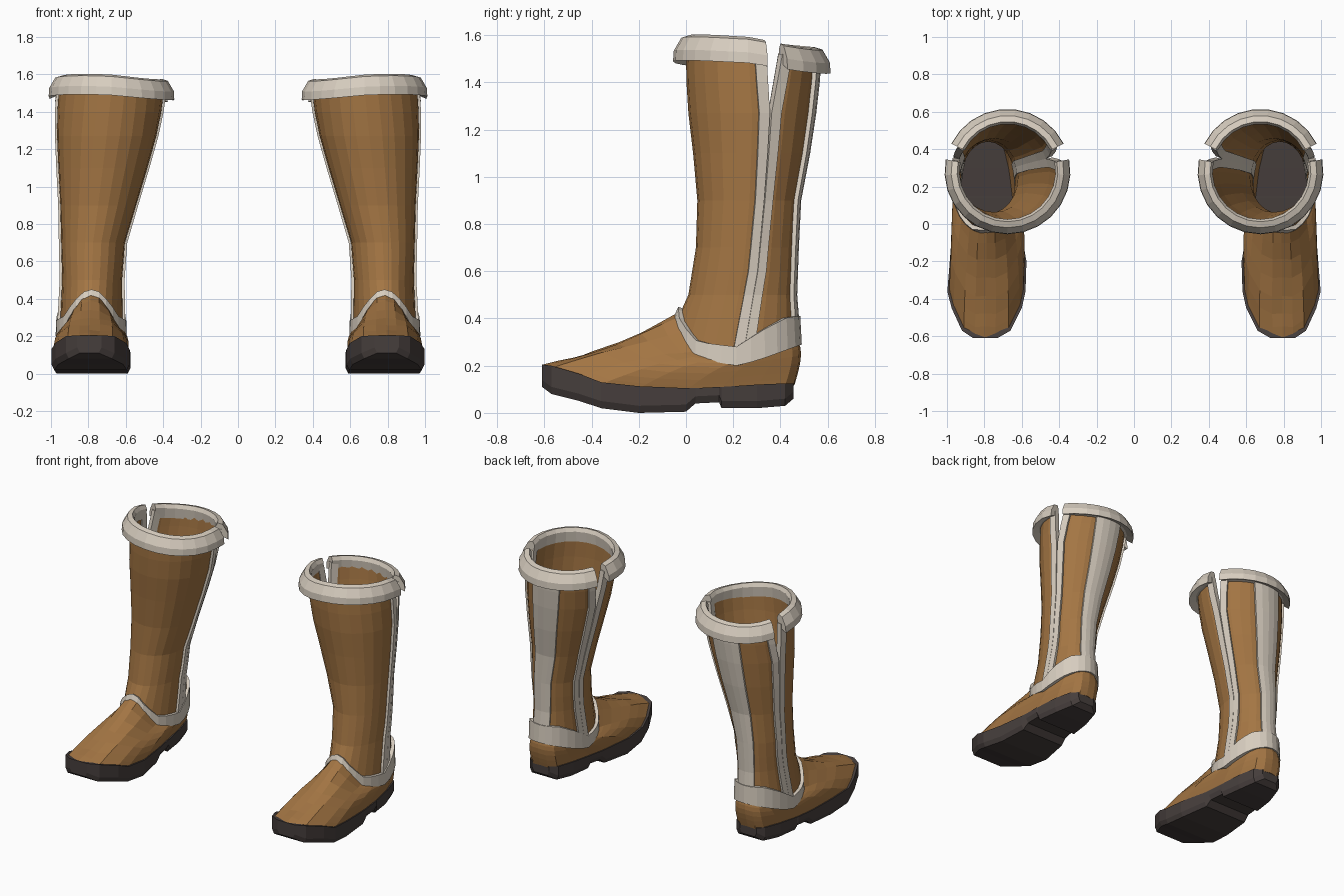
import bpy, bmesh, math, random
from math import sin, cos, radians, asin, atan2, pi

if "Cube" in bpy.data.objects:
    bpy.data.objects.remove(bpy.data.objects["Cube"])

random.seed(4)


def material(name, rgb):
    m = bpy.data.materials.new(name)
    m.diffuse_color = (*rgb, 1)
    m.use_nodes = True
    m.node_tree.nodes["Principled BSDF"].inputs["Base Color"].default_value = m.diffuse_color
    return m


LEATHER = material("brown leather", (0.37, 0.18, 0.057))
TRIM = material("cream trim", (0.68, 0.61, 0.52))
SOLE = material("dark sole", (0.062, 0.049, 0.046))


def interp(table, k):
    """Linear lookup in rows (key, value, value...)."""
    if k <= table[0][0]:
        return table[0][1:]
    for a, b in zip(table, table[1:]):
        if k <= b[0]:
            f = (k - a[0]) / (b[0] - a[0])
            return [p + (q - p) * f for p, q in zip(a[1:], b[1:])]
    return table[-1][1:]


# leg profile: height, x min, x max, y min, y max
LEG = [(0.20, .615, .955, -.05, .475), (0.40, .62, .95, -.035, .465),
       (0.50, .62, .94, .01, .455), (0.70, .605, .945, .042, .462),
       (0.90, .545, .95, .048, .472), (1.10, .485, .96, .03, .51),
       (1.33, .42, .97, .003, .545), (1.52, .395, .958, 0, .56)]
# band edges: sin(angle), height
BAND_LOW = [(-1, .41), (-.85, .33), (-.6, .23), (0, .2), (.3, .22), (1, .29)]
BAND_TOP = [(-1, .45), (-.85, .375), (-.6, .3), (0, .28), (.4, .35), (.8, .405), (1, .41)]
# side slit: height, y position, half gap
SLIT = [(0.25, .24, .003), (0.6, .30, .003), (1.0, .338, .004), (1.27, .355, .006), (1.52, .37, .035)]


def leg_point(t, z, off=0.0):
    x0, x1, y0, y1 = interp(LEG, z)
    return ((x0 + x1) / 2 + ((x1 - x0) / 2 + off) * cos(t),
            (y0 + y1) / 2 + ((y1 - y0) / 2 + off) * sin(t), z)


def slit_angle(z, side):
    """Angle of the slit edge on the outer side; side -1 front edge, +1 back edge."""
    _, _, y0, y1 = interp(LEG, z)
    y, gap = interp(SLIT, z)
    return asin((y + side * gap - (y0 + y1) / 2) / ((y1 - y0) / 2))


def finish(name, verts, faces, mat, thick=0, recalc=False):
    me = bpy.data.meshes.new(name)
    me.from_pydata(verts, [], faces)
    if recalc:
        bm = bmesh.new()
        bm.from_mesh(me)
        bmesh.ops.recalc_face_normals(bm, faces=bm.faces)
        bm.to_mesh(me)
        bm.free()
    me.materials.append(mat)
    ob = bpy.data.objects.new(name, me)
    bpy.context.collection.objects.link(ob)
    if thick:
        s = ob.modifiers.new("thickness", 'SOLIDIFY')
        s.thickness = thick
        s.offset = -1
    ob.modifiers.new("pair", 'MIRROR').use_mirror_merge = False
    return ob


def grid(name, rows, mat, thick=0, closed=False, caps=False):
    n = len(rows[0])
    verts = [v for r in rows for v in r]
    faces = []
    for i in range(len(rows) - 1):
        for j in range(n if closed else n - 1):
            k = (j + 1) % n
            faces.append((i * n + j, i * n + k, (i + 1) * n + k, (i + 1) * n + j))
    if caps:
        faces += [tuple(range(n)), tuple(range((len(rows) - 1) * n, len(rows) * n))]
    return finish(name, verts, faces, mat, thick, recalc=caps)


LEVELS = [0.25, 0.5, 0.6, 0.7, 0.9, 1.1, 1.27, 1.4, 1.52]


def leg_patch(name, span, n, off, mat, thick):
    """Panel on the leg surface; span(z) gives start and end angle."""
    rows = []
    for i, z in enumerate(LEVELS):
        a, b = span(z)
        row = []
        for j in range(n + 1):
            t = a + (b - a) * j / n
            row.append(leg_point(t, interp(BAND_LOW, sin(t))[0] + .03 if i == 0 else z, off))
        rows.append(row)
    grid(name, rows, mat, thick)


# Leather leg panels, split at the side slits
def front_span(z):
    a = slit_angle(z, -1)
    return pi - a, 2 * pi + a


def back_span(z):
    a = slit_angle(z, 1)
    return a, pi - a


leg_patch("front_leg_panel", front_span, 14, 0, LEATHER, .015)
leg_patch("back_leg_panel", back_span, 10, 0, LEATHER, .015)

# Cream edging along both slits, and the stripe down the back
W = radians(9)
E = radians(0.6)
for label, span in (
        ("front_outer", lambda z: (front_span(z)[1] - W, front_span(z)[1] + E)),
        ("front_inner", lambda z: (front_span(z)[0] - E, front_span(z)[0] + W)),
        ("back_outer", lambda z: (back_span(z)[0] - E, back_span(z)[0] + W)),
        ("back_inner", lambda z: (back_span(z)[1] - W, back_span(z)[1] + E))):
    leg_patch(label + "_slit_trim", span, 1, .014, TRIM, .036)
leg_patch("back_stripe", lambda z: (radians(70), radians(110)), 4, .016, TRIM, .02)

# Ankle band
ring = [2 * pi * j / 28 for j in range(28)]
grid("ankle_band", [[leg_point(t, interp(tab, sin(t))[0], .02) for t in ring]
                    for tab in (BAND_LOW, BAND_TOP)], TRIM, .025, closed=True)

# Flared top cuff in two arcs: section of (outward offset, height)
CUFF = [(-.018, 1.50), (.01, 1.505), (.055, 1.485), (.052, 1.53), (.02, 1.585), (-.012, 1.595), (-.025, 1.57)]


def cuff(name, span, n):
    a, b = span(1.52)
    rows = []
    for j in range(n + 1):
        t = a + (b - a) * j / n
        drop = -.05 * max(0, sin(t)) + .008 * sin(2 * t + 3.6) - .015 * max(0, -cos(t))
        rows.append([(*leg_point(t, 1.52, o)[:2], z + drop) for o, z in CUFF])
    grid(name, rows, TRIM, closed=True, caps=True)


cuff("front_cuff", front_span, 14)
cuff("back_cuff", back_span, 9)

# Sole sections: y, x min, x max, top, bottom
STATIONS = [(-.61, .73, .86, .205, .11), (-.57, .66, .92, .20, .08), (-.45, .60, .975, .165, .05),
            (-.36, .58, .998, .13, .02), (-.2, .575, .985, .113, 0), (.0, .61, .97, .105, .005),
            (.04, .615, .965, .105, .04), (.14, .63, .96, .11, .045), (.15, .63, .955, .11, .02),
            (.3, .65, .935, .12, .02), (.42, .68, .90, .125, .03), (.455, .73, .86, .125, .06)]
grid("sole", [[(a + .015, y, lo), (b - .015, y, lo), (b, y, lo + .03), (b, y, hi), (a, y, hi), (a, y, lo + .03)]
              for y, a, b, hi, lo in STATIONS], SOLE, closed=True, caps=True)

# Foot upper: lofted from the sole outline to the ankle opening
pick = [s for i, s in enumerate(STATIONS) if i not in (6, 8)]
outline = [(.795, -.605, .205)]
outline += [(b - .01, y, hi - .01) for y, a, b, hi, lo in pick]
outline += [(.795, .46, .12)]
outline += [(a + .01, y, hi - .01) for y, a, b, hi, lo in reversed(pick)]
rows = []
for s in (0, .1, .22, .38, .55, .72, .87, 1):
    row = []
    for x, y, z in outline:
        t = atan2((y + .075) / .53, (x - .79) / .2)
        ax, ay, az = leg_point(t, interp(BAND_LOW, sin(t))[0] + .02, .004)
        front = max(0, -sin(t))
        wave = sin(pi * s)
        lift = wave * (.022 - .05 * front ** 6)
        # slight creases over the toes
        crease = random.uniform(-.007, .007) * wave * front
        push = .02 * wave * max(0, sin(t))
        row.append((x + (ax - x) * s + .012 * wave * cos(t), y + (ay - y) * s + push,
                    z + (az - z) * s + lift + crease))
    rows.append(row)
grid("foot_upper", rows, LEATHER, .012, closed=True)
